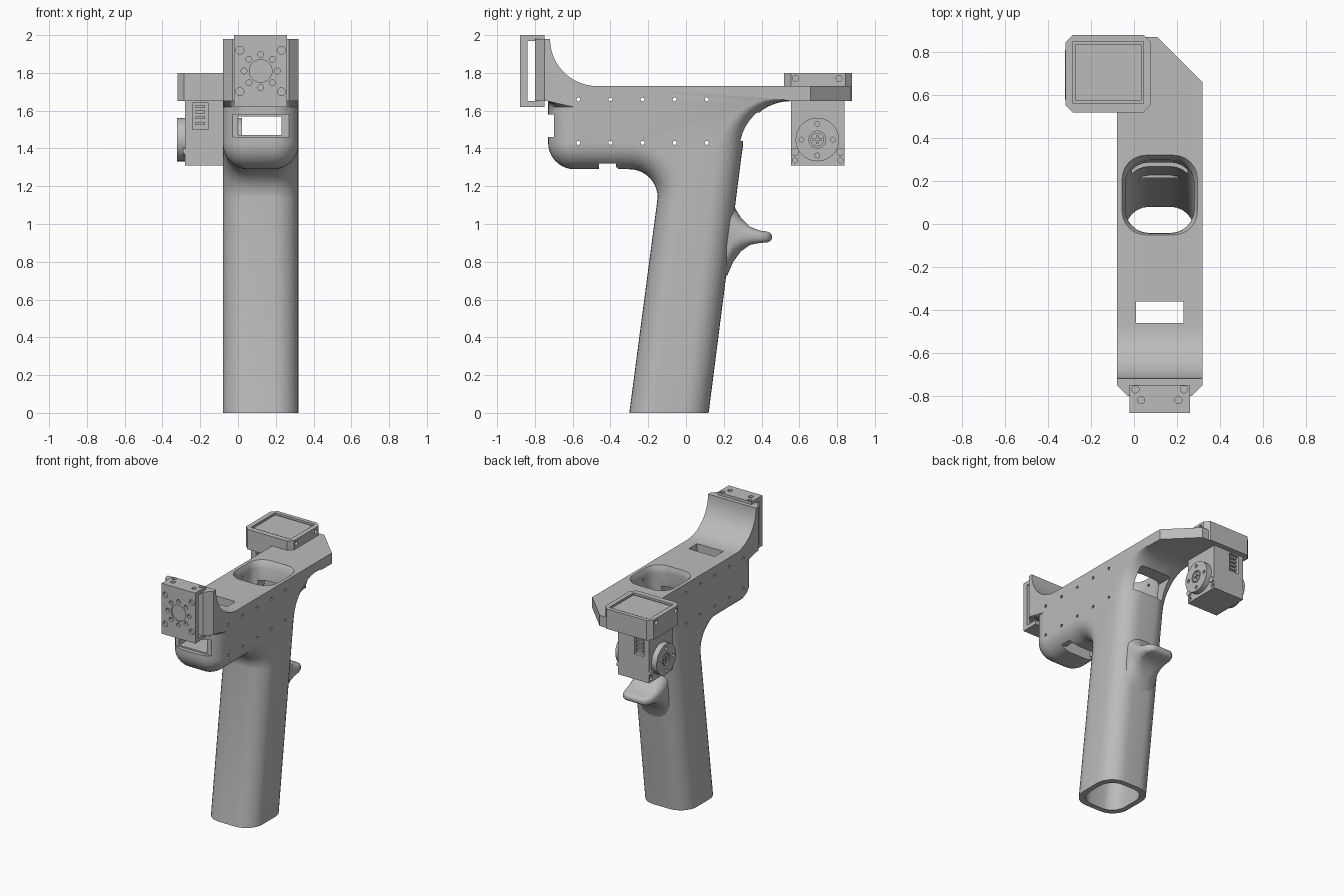
import bpy, bmesh, math
from mathutils import Vector

if "Cube" in bpy.data.objects:
    bpy.data.objects.remove(bpy.data.objects["Cube"])

grey = bpy.data.materials.new("plain grey plastic")
grey.use_nodes = True
COLOUR = (0.5, 0.5, 0.5, 1)
grey.diffuse_color = COLOUR
grey.node_tree.nodes["Principled BSDF"].inputs["Base Color"].default_value = COLOUR

CX = 0.12      # centre plane of the grip
HALF = 0.2     # half width of the grip


def loft(name, rings):
    """Closed skin through rings of equal point count."""
    bm = bmesh.new()
    loops = [[bm.verts.new(p) for p in ring] for ring in rings]
    n = len(loops[0])
    for a, b in zip(loops, loops[1:]):
        for i in range(n):
            j = (i + 1) % n
            bm.faces.new((a[i], a[j], b[j], b[i]))
    bm.faces.new(loops[0])
    bm.faces.new(loops[-1])
    bmesh.ops.recalc_face_normals(bm, faces=bm.faces)
    mesh = bpy.data.meshes.new(name)
    bm.to_mesh(mesh)
    bm.free()
    mesh.materials.append(grey)
    obj = bpy.data.objects.new(name, mesh)
    bpy.context.scene.collection.objects.link(obj)
    return obj


def prism(name, pts, lo, hi):
    return loft(name, [[(x, y, z) for x, y in pts] for z in (lo, hi)])


def box(name, x, y, z):
    return prism(name, [(x[0], y[0]), (x[1], y[0]), (x[1], y[1]), (x[0], y[1])], *z)


def rod(name, axis, u, v, radius, lo, hi, sides=16):
    """Cylinder along an axis; u, v are the other two coordinates in order."""
    rings = []
    for t in (lo, hi):
        ring = []
        for i in range(sides):
            a = math.tau * i / sides
            p = [u + radius * math.cos(a), v + radius * math.sin(a)]
            p.insert("xyz".index(axis), t)
            ring.append(p)
        rings.append(ring)
    return loft(name, rings)


def cut(target, *cutters):
    for cutter in cutters:
        mod = target.modifiers.new("cut", "BOOLEAN")
        mod.operation = "DIFFERENCE"
        mod.solver = "EXACT"
        mod.object = cutter
        bpy.context.view_layer.objects.active = target
        bpy.ops.object.modifier_apply(modifier=mod.name)
        bpy.data.objects.remove(cutter)


def smooth(obj, angle=35):
    bpy.ops.object.select_all(action="DESELECT")
    obj.select_set(True)
    bpy.context.view_layer.objects.active = obj
    bpy.ops.object.shade_smooth_by_angle(angle=math.radians(angle))


def arc(cy, cz, r, a0, a1, n=10, w0=1, w1=1):
    out = []
    for i in range(n + 1):
        t = i / n
        a = math.radians(a0 + (a1 - a0) * t)
        out.append((cy + r * math.cos(a), cz + r * math.sin(a), w0 + (w1 - w0) * t))
    return out


def rounded(cx, cy, hx, hy, r, n=6):
    pts = []
    for k, (sx, sy) in enumerate([(1, 1), (-1, 1), (-1, -1), (1, -1)]):
        for i in range(n + 1):
            a = math.pi / 2 * (k + i / n)
            pts.append((cx + sx * (hx - r) + r * math.cos(a), cy + sy * (hy - r) + r * math.sin(a)))
    return pts


# Grip body: side profile (y, z, edge rounding weight), rounded towards both sides
profile = [(-0.30, 0, 1), (0.12, 0, 1), (0.295, 1.37, 1)]
profile += arc(0.55, 1.40, 0.25, 180, 90, w1=0)
profile += [(0.87, 1.65, 0), (0.87, 1.73, 0)]
profile += arc(-0.47, 1.98, 0.25, 270, 180, 12, 0, 0)
profile += [(-0.80, 1.98, 0), (-0.80, 1.65, 0), (-0.73, 1.65, 0), (-0.73, 1.62, 1)]
profile += arc(-0.59, 1.43, 0.14, 180, 270)
profile += arc(-0.30, 1.14, 0.15, 90, 0)


def inset(amount):
    out = []
    for i, (y, z, w) in enumerate(profile):
        here = Vector((y, z))
        before = (here - Vector(profile[i - 1][:2])).normalized()
        after = (Vector(profile[(i + 1) % len(profile)][:2]) - here).normalized()
        d = (before + after).normalized()
        inward = Vector((-d.y, d.x))
        if z == 0:
            inward = Vector((1 if y < 0 else -1, 0))
        out.append(here + inward * amount * w)
    return out


ROUND = 0.135
steps = [math.pi / 2 * i / 8 for i in range(9)]
half = [(HALF - ROUND + ROUND * math.sin(t), ROUND * (1 - math.cos(t))) for t in steps]
levels = [(-x, o) for x, o in reversed(half)] + half
grip = loft("grip_body", [[(CX + x, *p) for p in inset(o)] for x, o in levels])

# Hollow well running down the slanted handle, flared at the top
well = []
for z, grow in ((-0.1, 0), (1.68, 0), (1.71, 0.006), (1.74, 0.02)):
    well.append([(x, y, z) for x, y in rounded(CX, -0.09 + 0.13 * z, 0.16 + grow, 0.17 + grow, 0.11)])
cut(grip, loft("well", well))

# Strap slots, shallow recesses, rear window and corner cuts
cut(grip,
    box("top_slot", (0.01, 0.23), (-0.46, -0.36), (1.2, 1.8)),
    box("front_slot", (0.0, 0.23), (-0.9, 0.02), (1.47, 1.57)),
    box("rear_window", (-0.01, 0.25), (0.15, 0.6), (1.44, 1.59)),
    box("front_recess", (-0.2, 0.5), (-0.9, -0.70), (1.46, 1.58)),
    box("bottom_recess", (-0.2, 0.5), (-0.46, -0.37), (1.2, 1.32)),
    prism("rear_corner", [(0.34, 0.64), (0.34, 0.9), (0.08, 0.9)], 1.5, 1.9))
for s in (-1, 1):
    cut(grip, prism("front_corner", [(CX + s * 0.14, -0.81), (CX + s * 0.21, -0.81),
                                     (CX + s * 0.21, -0.74)], 1.64, 2.1))
for i in range(5):
    for z in (1.43, 1.66):
        cut(grip, rod("side_hole", "x", -0.57 + 0.17 * i, z, 0.011, -0.2, 0.5, 10))
smooth(grip)

# Finger spur behind the handle
spur = []
for y, lo, hi, w in ((0.215, 0.72, 1.16, 0.13), (0.25, 0.80, 1.10, 0.13), (0.29, 0.855, 1.035, 0.13),
                     (0.34, 0.89, 0.985, 0.125), (0.39, 0.90, 0.965, 0.12), (0.43, 0.902, 0.96, 0.105),
                     (0.447, 0.91, 0.952, 0.085), (0.455, 0.922, 0.94, 0.06)):
    h = (hi - lo) / 2
    spur.append([(x, y, z) for x, z in rounded(CX, (lo + hi) / 2, w, h, min(h, w) * 0.9)])
smooth(loft("finger_spur", spur), 50)

# Front mounting bracket: a hollow frame drilled on its front and top
bracket = box("front_bracket", (-0.02, 0.26), (-0.88, -0.75), (1.62, 2.0))
cut(bracket, box("gap", (-0.1, 0.4), (-0.84, -0.765), (1.65, 1.97)))
for i in range(8):
    a = math.tau * i / 8
    cut(bracket, rod("ring_hole", "y", CX + 0.088 * math.cos(a), 1.81 + 0.088 * math.sin(a),
                     0.016, -0.9, -0.86, 12))
for sx in (-1, 1):
    for sz in (-1, 1):
        cut(bracket, rod("corner_hole", "y", CX + 0.11 * sx, 1.81 + 0.11 * sz, 0.021, -0.9, -0.86))
    for dx, y in ((0.113, -0.77), (0.087, -0.82)):
        cut(bracket, rod("top_hole", "z", CX + dx * sx, y, 0.017, 1.98, 2.1, 12))
cut(bracket, rod("centre_hole", "y", CX, 1.81, 0.06, -0.9, -0.87, 32))
smooth(bracket)

# Rear motor holder with chamfered corners and a shallow tray on top
holder = prism("motor_holder", rounded(-0.12, 0.70, 0.2, 0.18, 0.035, 1), 1.65, 1.80)
cut(holder, box("tray", (-0.285, 0.045), (0.56, 0.85), (1.785, 1.9)))
for y in (0.58, 0.81):
    cut(holder, rod("holder_hole", "x", y, 1.77, 0.016, 0.05, 0.1, 12))
    cut(holder, rod("holder_hole", "x", y, 1.77, 0.016, -0.35, -0.29, 12))
box("motor_top_panel", (-0.275, 0.035), (0.575, 0.835), (1.78, 1.792))

# Motor hanging under the holder, with a connector recess at front and back
motor = box("motor_body", (-0.28, -0.02), (0.555, 0.84), (1.31, 1.66))
for y in ((0.5, 0.58), (0.815, 0.9)):
    cut(motor, box("connector_recess", (-0.24, -0.16), y, (1.50, 1.64)))
for y in (0.57, 0.825):
    for i in range(4):
        z = 1.525 + 0.03 * i
        box("connector_pin", (-0.225, -0.175), (y - 0.008, y + 0.008), (z, z + 0.015))

# Output discs, hubs and screws on both motor sides
for s, face in ((-1, -0.28), (1, -0.02)):
    tip = face + s * 0.042
    disc = rod("output_disc", "x", 0.695, 1.447, 0.115, face - s * 0.005, tip, 40)
    cut(disc, rod("hub_recess", "x", 0.695, 1.447, 0.045, tip - s * 0.012, tip + s * 0.1, 24))
    for i in range(4):
        a = math.pi / 2 * i
        cut(disc, rod("disc_hole", "x", 0.695 + 0.084 * math.cos(a), 1.447 + 0.084 * math.sin(a),
                      0.013, tip - s * 0.02, tip + s * 0.1, 12))
    smooth(disc)
    screw = rod("hub_screw", "x", 0.695, 1.447, 0.036, face, tip - s * 0.002, 20)
    for w, h in ((0.022, 0.005), (0.005, 0.022)):
        cut(screw, box("cross", sorted((tip - s * 0.01, tip + s * 0.1)),
                       (0.695 - w, 0.695 + w), (1.447 - h, 1.447 + h)))
    smooth(screw)
    for y in (0.577, 0.818):
        smooth(rod("corner_screw", "x", y, 1.382, 0.021, face, face + s * 0.012))
        cut(motor, rod("motor_hole", "x", y, 1.337, 0.014, face - s * 0.02, face + s * 0.1, 12))
